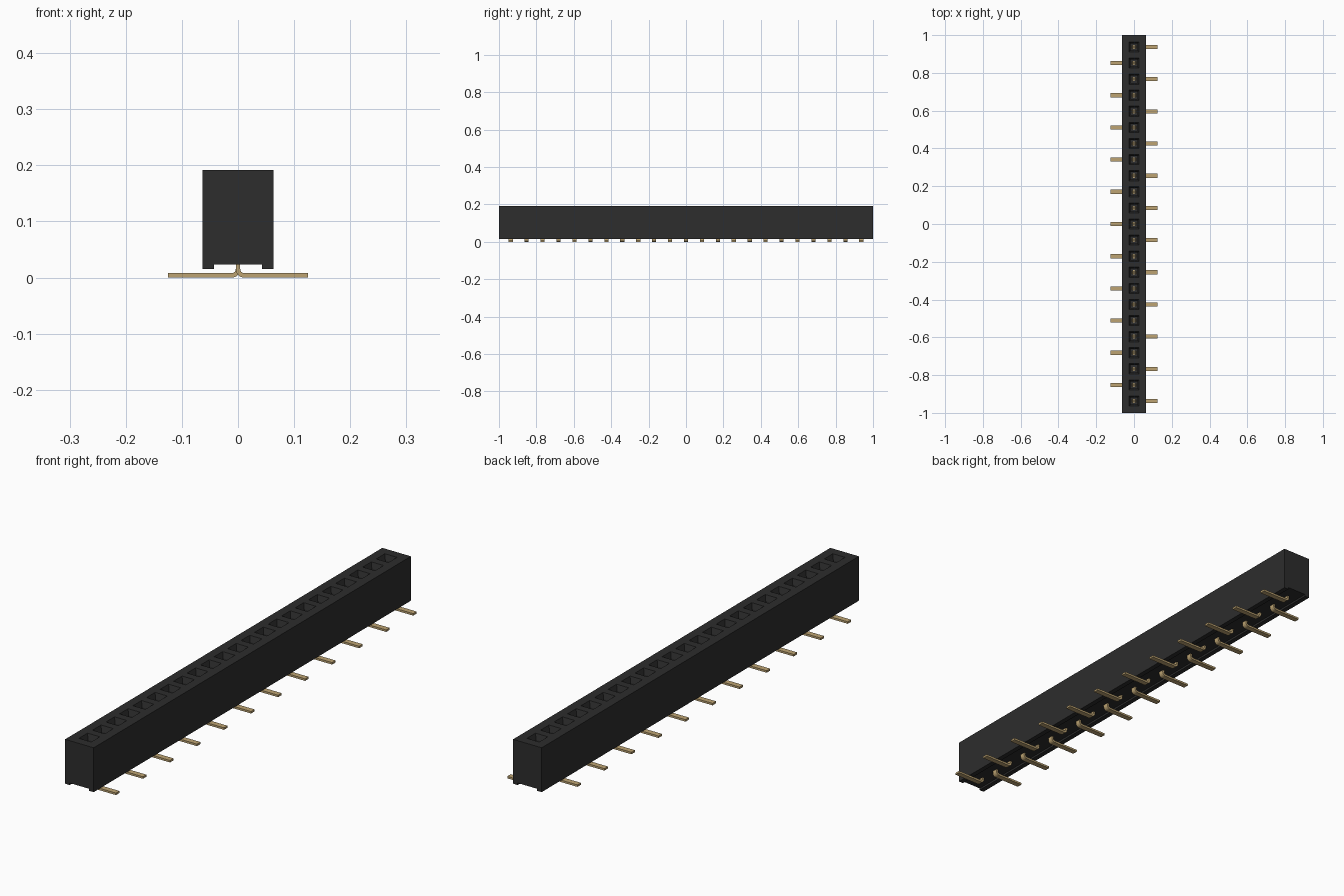
import bpy, bmesh, math

cube = bpy.data.objects.get("Cube")
if cube:
    bpy.data.objects.remove(cube, do_unlink=True)

PINS = 23
PITCH = 0.0852
HALF_W, TOP, BASE = 0.063, 0.192, 0.015
HOLE = 0.027


def material(name, rgb):
    m = bpy.data.materials.new(name)
    m.use_nodes = True
    m.diffuse_color = (*rgb, 1)
    m.node_tree.nodes["Principled BSDF"].inputs["Base Color"].default_value = (*rgb, 1)
    return m


black = material("black plastic", (0.026, 0.026, 0.026))
gold = material("gold plating", (0.51, 0.37, 0.17))


def prism(bm, profile, half_y, open_edge=None):
    """Extrude an xz profile along y, optionally leaving one side open."""
    front = [bm.verts.new((x, -half_y, z)) for x, z in profile]
    back = [bm.verts.new((x, half_y, z)) for x, z in profile]
    bm.faces.new(front)
    bm.faces.new(back[::-1])
    n = len(profile)
    for i in range(n):
        j = (i + 1) % n
        if i != open_edge:
            bm.faces.new((front[i], back[i], back[j], front[j]))


def strip(path, thickness):
    """Thicken an xz centreline into a closed profile."""
    left, right = [], []
    for i, (x, z) in enumerate(path):
        a, b = path[max(i - 1, 0)], path[min(i + 1, len(path) - 1)]
        dx, dz = b[0] - a[0], b[1] - a[1]
        s = thickness / 2 / math.hypot(dx, dz)
        left.append((x - dz * s, z + dx * s))
        right.append((x + dz * s, z - dx * s))
    return left + right[::-1]


def finish(bm, name, mat):
    mesh = bpy.data.meshes.new(name)
    bm.to_mesh(mesh)
    bm.free()
    mesh.materials.append(mat)
    return mesh


def place(name, mesh, y=0, turn=0):
    ob = bpy.data.objects.new(name, mesh)
    ob.location.y = y
    ob.rotation_euler.z = turn
    bpy.context.collection.objects.link(ob)


pin_ys = [(i - (PINS - 1) / 2) * PITCH for i in range(PINS)]

# Housing: long block with a channel underneath
bm = bmesh.new()
foot, channel = 0.043, 0.023
outline = [(-HALF_W, BASE), (-foot, BASE), (-foot, channel), (foot, channel),
           (foot, BASE), (HALF_W, BASE), (HALF_W, TOP), (-HALF_W, TOP)]
prism(bm, outline, 1, open_edge=6)

# Housing top: a grid with one square cell per socket
xs = [-HALF_W, -HOLE, HOLE, HALF_W]
ys = [-1] + [y + s * HOLE for y in pin_ys for s in (-1, 1)] + [1]
grid = [[bm.verts.new((x, y, TOP)) for x in xs] for y in ys]
sockets = []
for r in range(len(ys) - 1):
    for c in range(3):
        f = bm.faces.new((grid[r][c], grid[r][c + 1], grid[r + 1][c + 1], grid[r + 1][c]))
        if c == 1 and r % 2 == 1:
            sockets.append(f)
bm.normal_update()

# Sockets: tapered mouth followed by a straight shaft
bmesh.ops.inset_individual(bm, faces=sockets, thickness=0.011)
bmesh.ops.translate(bm, vec=(0, 0, -0.022), verts=[v for f in sockets for v in f.verts])
shafts = bmesh.ops.extrude_discrete_faces(bm, faces=sockets)["faces"]
bmesh.ops.translate(bm, vec=(0, 0, -0.13), verts=[v for f in shafts for v in f.verts])
place("housing", finish(bm, "housing", black))

# Lead: flat foot, rounded bend and short stem
THICK, RADIUS = 0.008, 0.011
bend = [(RADIUS * (1 - math.cos(a)), THICK / 2 + RADIUS * (1 - math.sin(a)))
        for a in (math.radians(90 - 15 * k) for k in range(7))]
bm = bmesh.new()
prism(bm, strip([(0.125, THICK / 2)] + bend + [(0, 0.045)], THICK), 0.011)
bmesh.ops.recalc_face_normals(bm, faces=bm.faces)
lead = finish(bm, "lead", gold)

# Contact: a pair of sprung blades inside each socket
bm = bmesh.new()
for side in (-1, 1):
    blade = [(side * x, z) for x, z in ((0.009, 0.04), (0.011, 0.1), (0.005, 0.14), (0.008, 0.155))]
    prism(bm, strip(blade, 0.004), 0.008)
bmesh.ops.recalc_face_normals(bm, faces=bm.faces)
contact = finish(bm, "contact", gold)

# Leads alternate sides along the row
for i, y in enumerate(pin_ys):
    place(f"lead_{i + 1}", lead, y, math.pi * (i % 2))
    place(f"contact_{i + 1}", contact, y)
